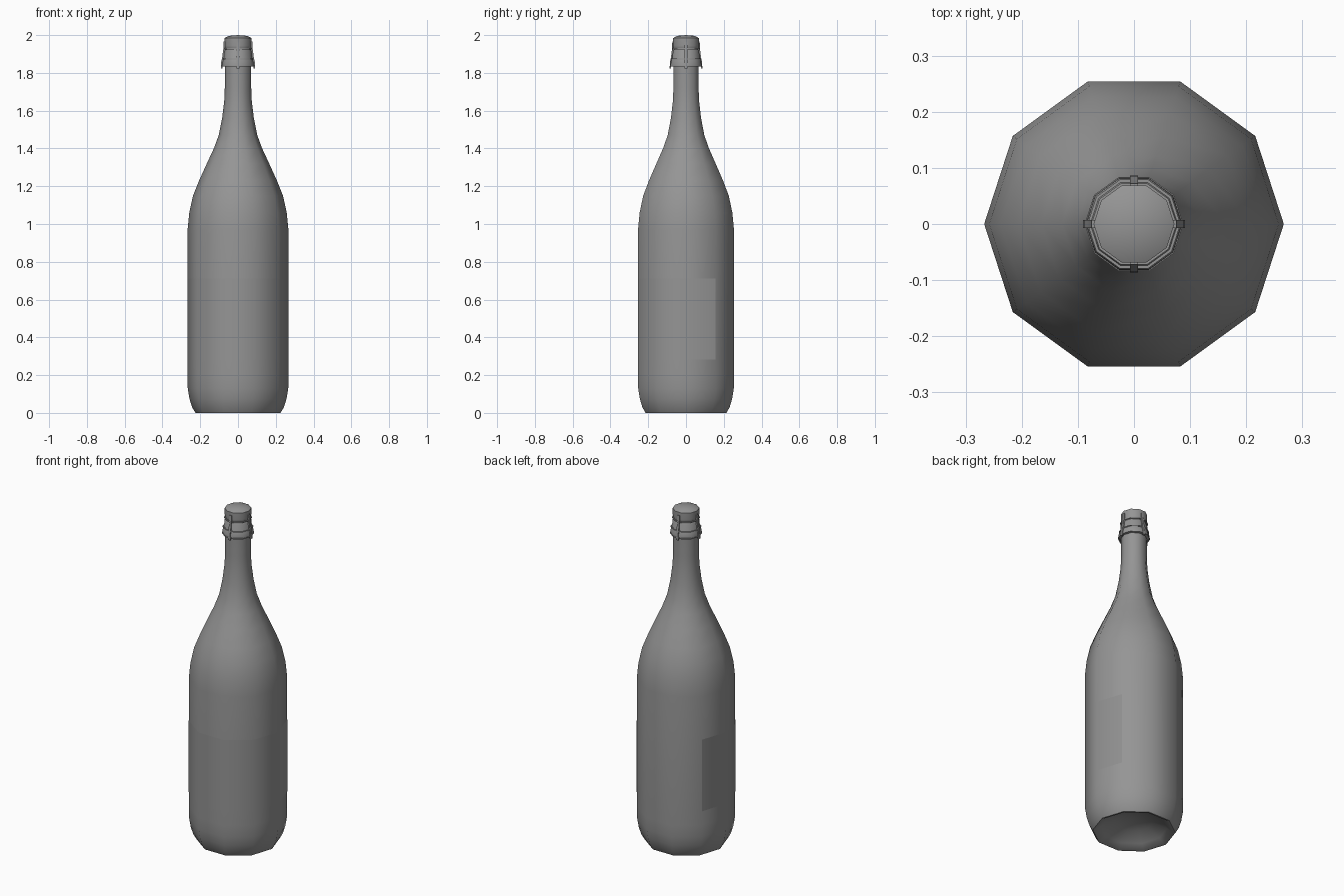
import bpy, bmesh, math
from math import sin, cos, pi

if "Cube" in bpy.data.objects:
    bpy.data.objects.remove(bpy.data.objects["Cube"])

N = 10  # sides of every turned part

grey = bpy.data.materials.new("dark_grey")
grey.diffuse_color = (0.3, 0.3, 0.3, 1)
grey.use_nodes = True
grey.node_tree.nodes["Principled BSDF"].inputs["Base Color"].default_value = grey.diffuse_color


def finish(bm, name, angle=45):
    bmesh.ops.remove_doubles(bm, verts=bm.verts, dist=1e-5)
    me = bpy.data.meshes.new(name)
    bm.to_mesh(me)
    bm.free()
    me.materials.append(grey)
    me.shade_smooth()
    me.set_sharp_from_angle(angle=math.radians(angle))
    ob = bpy.data.objects.new(name, me)
    bpy.context.collection.objects.link(ob)
    return ob


def lathe(name, profile, first=0, count=N, closed=False):
    """Turn (radius, z) points around z over `count` of N steps."""
    bm = bmesh.new()
    cols = []
    for i in range(first, first + count + 1):
        a = 2 * pi * i / N
        cols.append([bm.verts.new((r * cos(a), r * sin(a), z)) for r, z in profile])
    n = len(profile)
    for a, b in zip(cols, cols[1:]):
        for j in range(n if closed else n - 1):
            k = (j + 1) % n
            bm.faces.new((a[j], b[j], b[k], a[k]))
    return finish(bm, name)


def ring(name, r, z, t=0.003):
    return lathe(name, [(r - t, z - t), (r + t, z - t), (r + t, z + t), (r - t, z + t)], closed=True)


# Glass body with hollow base and lip
lathe("bottle", [
    (0, 0.08), (0.10, 0.06), (0.18, 0.025), (0.215, 0), (0.225, 0), (0.243, 0.03),
    (0.257, 0.075), (0.266, 0.13), (0.267, 0.20), (0.267, 0.97), (0.258, 1.06),
    (0.238, 1.15), (0.206, 1.23), (0.165, 1.32), (0.128, 1.40), (0.102, 1.47),
    (0.084, 1.56), (0.073, 1.65), (0.070, 1.72), (0.070, 1.835), (0.086, 1.838),
    (0.085, 1.85), (0.079, 1.875), (0.075, 1.882), (0.073, 1.915), (0.066, 1.925), (0, 1.925)])

# Label wrapped round the front, leaving three back faces bare
lathe("label", [(0.2676, 0.283), (0.2676, 0.712)], first=4, count=7)

# Cork
lathe("cork", [(0.064, 1.92), (0.071, 1.932), (0.072, 1.945), (0.072, 1.984),
               (0.048, 1.996), (0, 2.0)])

# Wire cage rings
ring("cage_ring_lower", 0.085, 1.837)
ring("cage_ring_middle", 0.080, 1.874)
ring("cage_ring_upper", 0.073, 1.928)

# Wire cage uprights
path = [(0.072, 1.965), (0.074, 1.925), (0.080, 1.88), (0.085, 1.86), (0.087, 1.823)]
w, t = 0.007, 0.004
for q in range(4):
    a = q * pi / 2
    # faces between lathe corners sit further in
    s = 1.0 if q % 2 == 0 else cos(pi / N)
    bm = bmesh.new()
    loops = []
    for r, z in path:
        loops.append([bm.verts.new(((r * s + dr) * cos(a) - dw * sin(a),
                                    (r * s + dr) * sin(a) + dw * cos(a), z))
                      for dr, dw in ((-t, -w), (t, -w), (t, w), (-t, w))])
    for u, v in zip(loops, loops[1:]):
        for j in range(4):
            k = (j + 1) % 4
            bm.faces.new((u[j], v[j], v[k], u[k]))
    bm.faces.new(loops[0])
    bm.faces.new(loops[-1][::-1])
    bmesh.ops.recalc_face_normals(bm, faces=bm.faces)
    finish(bm, f"cage_upright_{q + 1}")
